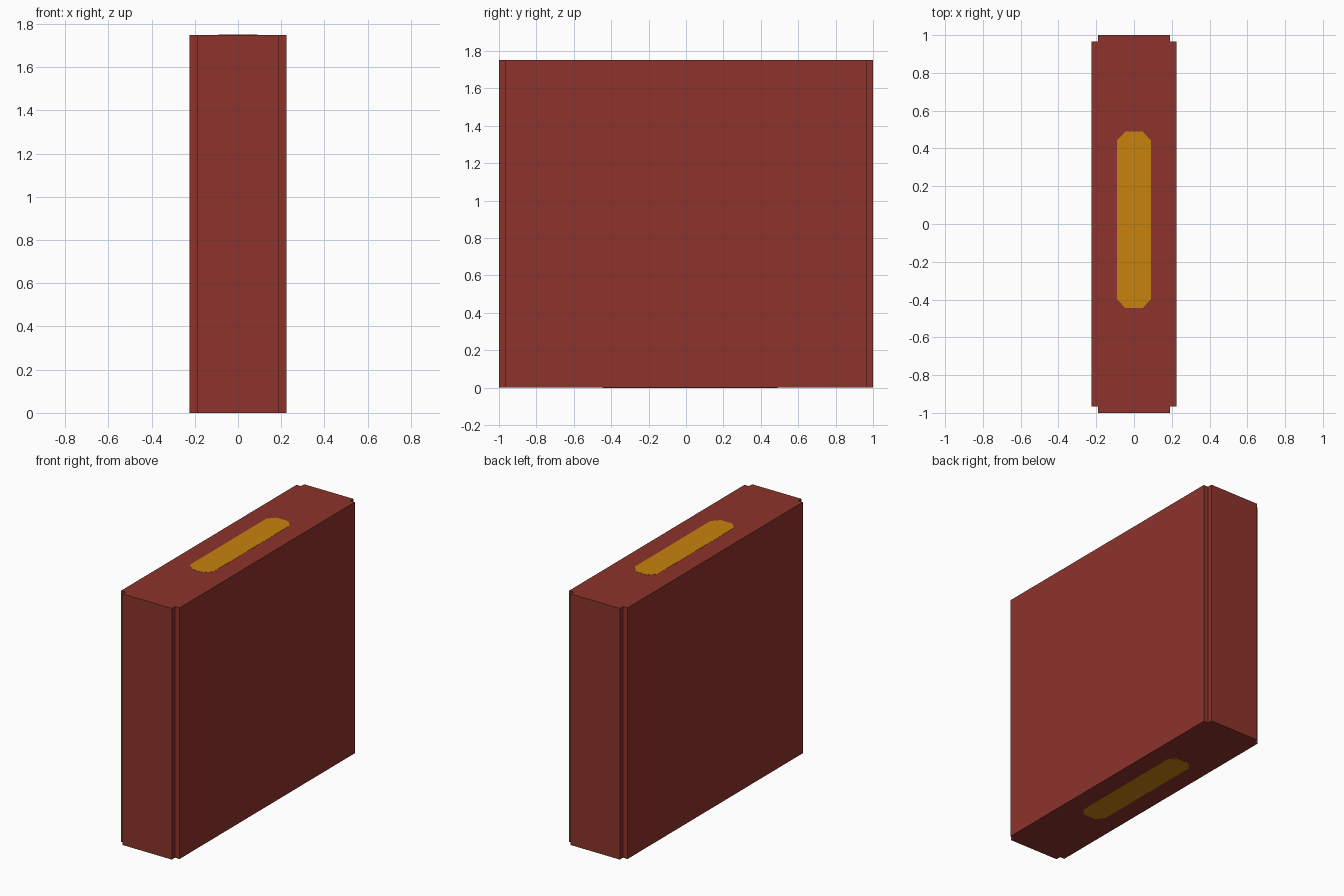
import bpy, bmesh

if "Cube" in bpy.data.objects:
    bpy.data.objects.remove(bpy.data.objects["Cube"])


def material(name, rgb):
    m = bpy.data.materials.new(name)
    m.diffuse_color = (*rgb, 1)
    m.use_nodes = True
    m.node_tree.nodes["Principled BSDF"].inputs["Base Color"].default_value = m.diffuse_color
    return m


def prism(name, outline, z0, z1, mat):
    """Extrude a closed xy outline from z0 to z1."""
    bm = bmesh.new()
    face = bm.faces.new([bm.verts.new((x, y, z0)) for x, y in outline])
    ext = bmesh.ops.extrude_face_region(bm, geom=[face])
    top = [v for v in ext["geom"] if isinstance(v, bmesh.types.BMVert)]
    bmesh.ops.translate(bm, verts=top, vec=(0, 0, z1 - z0))
    bmesh.ops.recalc_face_normals(bm, faces=bm.faces)
    mesh = bpy.data.meshes.new(name)
    bm.to_mesh(mesh)
    bm.free()
    mesh.materials.append(mat)
    obj = bpy.data.objects.new(name, mesh)
    bpy.context.collection.objects.link(obj)
    return obj


def mirrored(corner, cy=0):
    """Repeat one quadrant's corner points around all four quadrants."""
    pts = []
    for sx, sy in ((1, 1), (-1, 1), (-1, -1), (1, -1)):
        part = corner if sx * sy > 0 else corner[::-1]
        pts += [(sx * x, sy * y + cy) for x, y in part]
    return pts


red = material("brick red", (0.266, 0.033, 0.025))
gold = material("gold", (0.578, 0.223, 0.004))
H = 1.75

# Slab with a small square notch along each vertical edge
prism("slab", mirrored([(0.225, 0.965), (0.19, 0.965), (0.19, 1.0)]), 0, H, red)

# Long octagonal inlays on top and bottom
slot = mirrored([(0.09, 0.42), (0.045, 0.468)], cy=0.022)
prism("top_inlay", slot, H - 0.003, H + 0.001, gold)
prism("bottom_inlay", slot, -0.001, 0.003, gold)
